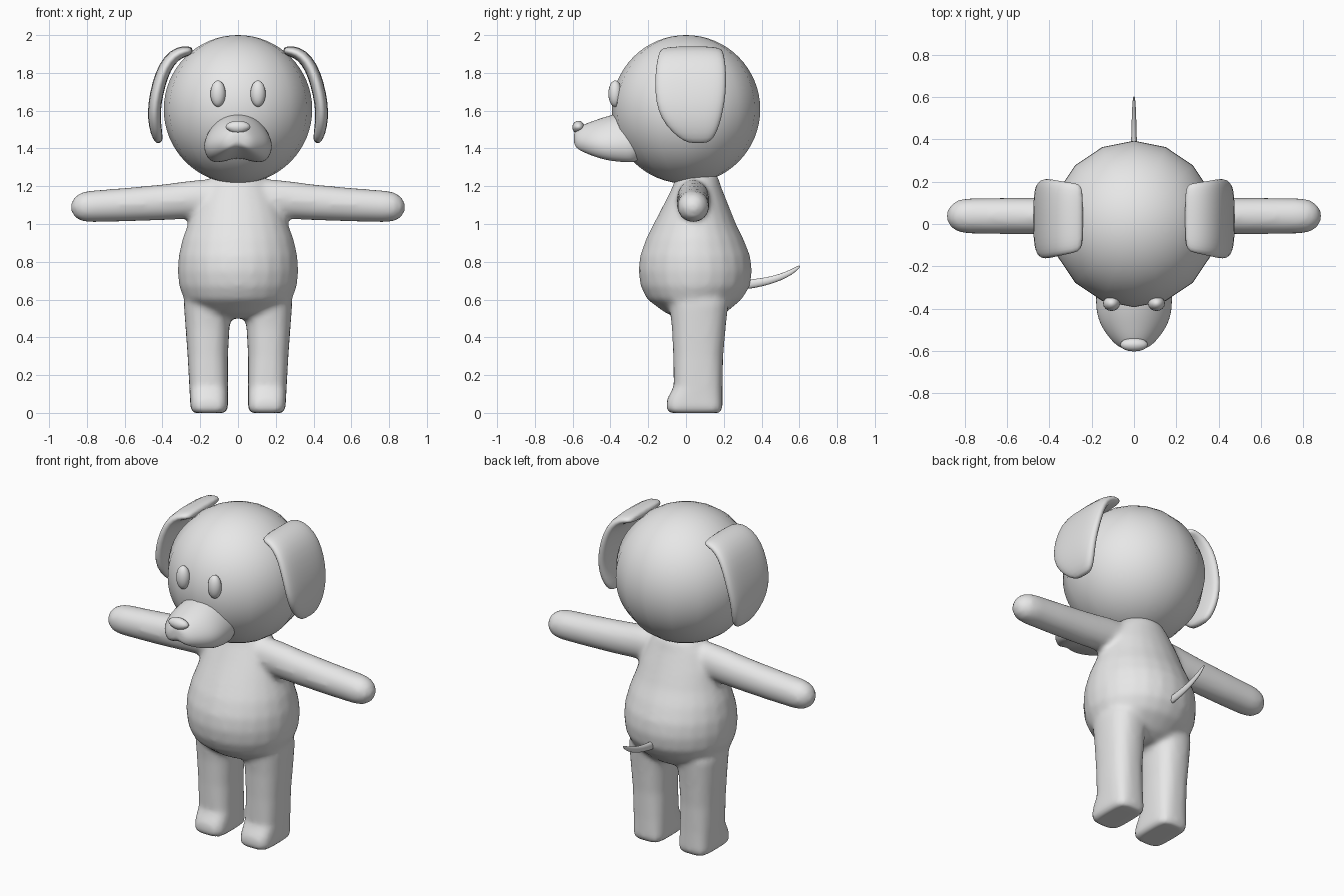
import bpy, bmesh, math
from mathutils import Vector, Matrix

grey = bpy.data.materials.new("plain grey")
grey.diffuse_color = (0.8, 0.8, 0.8, 1)


def ring(c, u, v, n=16, p=2.0):
    """Superellipse loop around c, spanned by the half axes u and v."""
    pts = []
    for i in range(n):
        a = 2 * math.pi * i / n
        ca, sa = math.cos(a), math.sin(a)
        x = math.copysign(abs(ca) ** (2 / p), ca)
        y = math.copysign(abs(sa) ** (2 / p), sa)
        pts.append(Vector(c) + x * Vector(u) + y * Vector(v))
    return pts


def box_ring(z, x0, x1, y0, y1, p=2.0, n=24):
    """Level loop filling the given x and y range."""
    return ring(((x0 + x1) / 2, (y0 + y1) / 2, z),
                ((x1 - x0) / 2, 0, 0), (0, (y1 - y0) / 2, 0), n, p)


def loft(bm, rings):
    """Closed skin over a row of loops."""
    loops = [[bm.verts.new(p) for p in r] for r in rings]
    n = len(loops[0])
    for a, b in zip(loops, loops[1:]):
        for i in range(n):
            j = (i + 1) % n
            bm.faces.new((a[i], a[j], b[j], b[i]))
    bm.faces.new(loops[0])
    bm.faces.new(loops[-1])


def finish(bm, name, subdiv=0):
    bmesh.ops.recalc_face_normals(bm, faces=bm.faces[:])
    for f in bm.faces:
        f.smooth = True
    me = bpy.data.meshes.new(name)
    bm.to_mesh(me)
    bm.free()
    me.materials.append(grey)
    ob = bpy.data.objects.new(name, me)
    bpy.context.collection.objects.link(ob)
    if subdiv:
        m = ob.modifiers.new("subdivision", 'SUBSURF')
        m.levels = m.render_levels = subdiv
    return ob


def ball(name, loc, size, seg=16, rings=12):
    bm = bmesh.new()
    mat = Matrix.Translation(loc) @ Matrix.Diagonal((*size, 1))
    bmesh.ops.create_uvsphere(bm, u_segments=seg, v_segments=rings, radius=1, matrix=mat)
    return finish(bm, name)


# Body: torso, legs and arms fused into one soft skin
bm = bmesh.new()
torso = [(0.50, 0.10, -0.04, 0.15), (0.53, 0.20, -0.11, 0.21), (0.60, 0.285, -0.205, 0.295),
         (0.67, 0.312, -0.24, 0.338), (0.75, 0.32, -0.252, 0.35), (0.83, 0.315, -0.244, 0.34),
         (0.92, 0.295, -0.212, 0.305), (1.00, 0.265, -0.172, 0.265), (1.10, 0.23, -0.12, 0.225),
         (1.20, 0.18, -0.07, 0.185), (1.25, 0.14, -0.055, 0.17), (1.28, 0.09, -0.03, 0.14)]
loft(bm, [box_ring(z, -w, w, y0, y1) for z, w, y0, y1 in torso])
leg = [(0.0, 0.065, 0.24, -0.085, 0.18, 4), (0.02, 0.053, 0.252, -0.105, 0.193, 4),
       (0.07, 0.053, 0.254, -0.102, 0.193, 3.5), (0.14, 0.053, 0.258, -0.065, 0.193, 3),
       (0.30, 0.053, 0.267, -0.068, 0.197, 2.6), (0.45, 0.045, 0.278, -0.075, 0.21, 2.5),
       (0.58, 0.03, 0.288, -0.09, 0.225, 2.3), (0.70, 0.06, 0.26, -0.07, 0.2, 2)]
for s in (1, -1):
    loft(bm, [box_ring(z, s * a, s * b, y0, y1, p) for z, a, b, y0, y1, p in leg])
arm = [(0.0, 1.13, 0.12), (0.24, 1.13, 0.102), (0.40, 1.115, 0.096), (0.60, 1.102, 0.09),
       (0.78, 1.093, 0.085), (0.83, 1.091, 0.077), (0.865, 1.09, 0.054), (0.885, 1.09, 0.02)]
both = [(-x, z, r) for x, z, r in reversed(arm[1:])] + arm
loft(bm, [ring((x, 0.038, z), (0, min(r, 0.087), 0), (0, 0, r)) for x, z, r in both])
body = finish(bm, "body")
m = body.modifiers.new("fuse", 'REMESH')
m.mode = 'VOXEL'
m.voxel_size = 0.016
m.use_smooth_shade = True
m = body.modifiers.new("soften", 'SMOOTH')
m.factor = 0.5
m.iterations = 8

# Head
ball("head", (0, 0, 1.607), (0.393, 0.393, 0.393), 16, 32)

# Muzzle: outline with a notch under the chin, shrinking towards the tip
half = [(0, 1.0), (0.08, 0.92), (0.14, 0.72), (0.18, 0.46), (0.182, 0.22), (0.145, 0.0), (0.075, 0.03)]
outline = half + [(0, 0.12)] + [(-x, t) for x, t in reversed(half[1:])]
bm = bmesh.new()
muzzle = [(-0.22, 0.95, 1.32, 1.60), (-0.32, 1.0, 1.32, 1.60), (-0.41, 1.0, 1.33, 1.58),
          (-0.48, 0.88, 1.35, 1.555), (-0.545, 0.62, 1.378, 1.53), (-0.583, 0.40, 1.40, 1.505),
          (-0.594, 0.18, 1.43, 1.48)]
loft(bm, [[Vector((x * w, y, lo + t * (hi - lo))) for x, t in outline] for y, w, lo, hi in muzzle])
finish(bm, "muzzle", 2)

# Nose: wide on top, pointed below
nose = ball("nose", (0, -0.57, 1.512), (0.066, 0.032, 0.034))
for v in nose.data.vertices:
    if v.co.z < 1.512:
        v.co.x *= 1 - 8 * (1.512 - v.co.z)

# Eyes
for s, side in ((1, "left"), (-1, "right")):
    ball(side + "_eye", (s * 0.106, -0.375, 1.69), (0.04, 0.036, 0.07))

# Ears: thick flaps folding over and hanging down: x, z, y range, thickness
flap = [(0.24, 1.918, -0.10, 0.165, 0.015), (0.26, 1.917, -0.13, 0.19, 0.026),
        (0.31, 1.91, -0.14, 0.195, 0.033), (0.365, 1.868, -0.152, 0.205, 0.036),
        (0.405, 1.79, -0.162, 0.213, 0.036), (0.432, 1.69, -0.162, 0.21, 0.036),
        (0.445, 1.60, -0.148, 0.195, 0.035), (0.44, 1.52, -0.105, 0.175, 0.034),
        (0.425, 1.455, -0.035, 0.145, 0.028), (0.415, 1.428, 0.02, 0.11, 0.014)]
for s, side in ((1, "left"), (-1, "right")):
    bm = bmesh.new()
    rings = []
    for i, (x, z, y0, y1, t) in enumerate(flap):
        a, b = flap[max(i - 1, 0)], flap[min(i + 1, len(flap) - 1)]
        d = Vector((b[0] - a[0], 0, b[1] - a[1])).normalized()
        across = Vector((-d.z * s, 0, d.x)) * t
        rings.append(ring((s * x, (y0 + y1) / 2, z), (0, (y1 - y0) / 2 + 0.004, 0), across, 16, 2.8))
    loft(bm, rings)
    finish(bm, side + "_ear", 1)

# Tail: thin tapering curve rising to the back
bm = bmesh.new()
tail = [(0.29, 0.675, 0.027), (0.36, 0.685, 0.025), (0.43, 0.697, 0.021), (0.50, 0.718, 0.018),
        (0.56, 0.746, 0.014), (0.595, 0.771, 0.009), (0.604, 0.778, 0.003)]
loft(bm, [ring((0, y, z), (0.65 * r, 0, 0), (0, -0.35 * r, r), 8) for y, z, r in tail])
finish(bm, "tail", 1)
